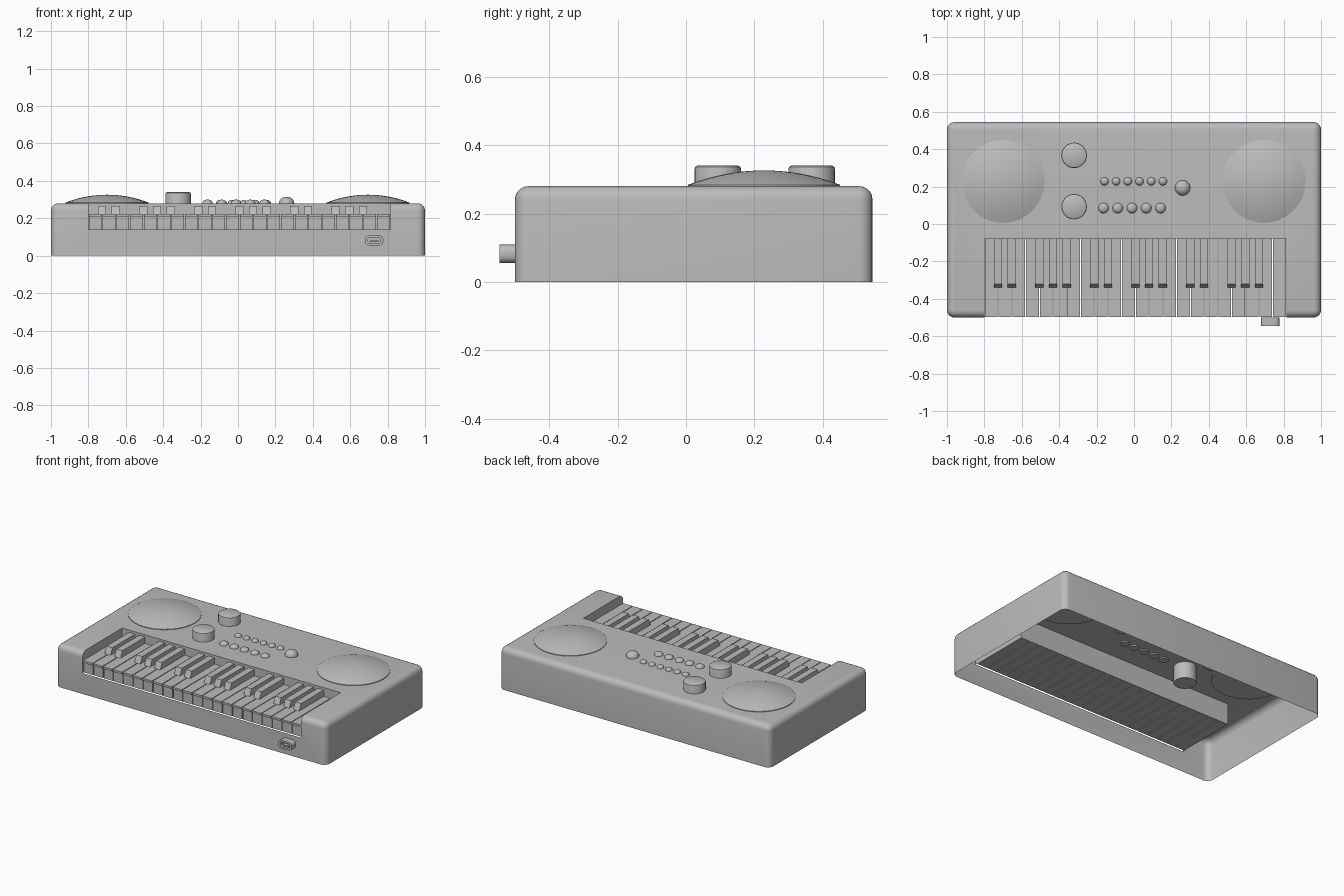
import bpy, bmesh, math
from mathutils import Vector, Matrix

cube = bpy.data.objects.get("Cube")
if cube:
    bpy.data.objects.remove(cube, do_unlink=True)

grey = bpy.data.materials.new("plain grey")
grey.use_nodes = True
grey.diffuse_color = (0.5, 0.5, 0.5, 1)
grey.node_tree.nodes["Principled BSDF"].inputs["Base Color"].default_value = (0.5, 0.5, 0.5, 1)


def finish(bm, name, smooth=False):
    bmesh.ops.recalc_face_normals(bm, faces=bm.faces)
    mesh = bpy.data.meshes.new(name)
    bm.to_mesh(mesh)
    bm.free()
    mesh.materials.append(grey)
    obj = bpy.data.objects.new(name, mesh)
    bpy.context.collection.objects.link(obj)
    if smooth:
        shade(obj)
    return obj


def shade(obj):
    bpy.ops.object.select_all(action="DESELECT")
    obj.select_set(True)
    bpy.context.view_layer.objects.active = obj
    bpy.ops.object.shade_smooth_by_angle(angle=math.radians(35))


def add_box(bm, lo, hi):
    lo, hi = Vector(lo), Vector(hi)
    place = Matrix.Translation((lo + hi) / 2) @ Matrix.Diagonal((*(hi - lo), 1))
    return bmesh.ops.create_cube(bm, size=1, matrix=place)["verts"]


def turned(name, x, y, profile, sides=32):
    """Closed round part from (radius, height) points, bottom to top."""
    bm = bmesh.new()
    verts = [bm.verts.new((x + r, y, z)) for r, z in profile]
    edges = [bm.edges.new(pair) for pair in zip(verts, verts[1:])]
    bmesh.ops.spin(bm, geom=verts + edges, cent=(x, y, 0), axis=(0, 0, 1),
                   angle=math.tau, steps=sides)
    bmesh.ops.remove_doubles(bm, verts=bm.verts, dist=0.0002)
    return finish(bm, name, True)


# Casing: rounded box with a key bay, open underneath
LEFT, RIGHT, BACK, FRONT = -0.8, 0.815, -0.08, -0.5
BAY = 0.14
TOP = 0.28

bm = bmesh.new()
add_box(bm, (-1, FRONT, 0), (1, 0.545, TOP))
upright = [e for e in bm.edges if abs(e.verts[0].co.z - e.verts[1].co.z) > 0.1]
bmesh.ops.bevel(bm, geom=upright, offset=0.04, segments=5, profile=0.5, affect="EDGES")
rim = [e for e in bm.edges if all(v.co.z > TOP - 0.01 for v in e.verts)]
bmesh.ops.bevel(bm, geom=rim, offset=0.039, segments=5, profile=0.5, affect="EDGES")
casing = finish(bm, "casing")

bm = bmesh.new()
add_box(bm, (LEFT, -1, BAY), (RIGHT, BACK, 1))
cutter = finish(bm, "key_bay_cutter")
cutter.hide_render = True
cut = casing.modifiers.new("key bay", "BOOLEAN")
cut.operation = "DIFFERENCE"
cut.solver = "EXACT"
cut.object = cutter
graph = bpy.context.evaluated_depsgraph_get()
shell = bpy.data.meshes.new_from_object(casing.evaluated_get(graph))
casing.modifiers.clear()
bpy.data.objects.remove(cutter, do_unlink=True)
bm = bmesh.new()
bm.from_mesh(shell)
open_faces = [f for f in bm.faces if abs(f.normal.z) > 0.9 and f.calc_center_median().z < BAY + 0.01]
bmesh.ops.delete(bm, geom=open_faces, context="FACES")
bm.to_mesh(shell)
bm.free()
casing.data = shell
shade(casing)

# White keys: a block with a slightly overhanging top plate
COUNT = 22
PITCH = (RIGHT - LEFT) / COUNT
GAP = 0.0025
bm = bmesh.new()
for i in range(COUNT):
    x0, x1 = LEFT + i * PITCH + GAP, LEFT + (i + 1) * PITCH - GAP
    add_box(bm, (x0, FRONT + 0.012, BAY), (x1, BACK, 0.208))
    add_box(bm, (x0, FRONT + 0.003, 0.208), (x1, BACK, 0.222))
finish(bm, "white_keys")

# Black keys: raised bars with a sloping front, skipping two gaps per octave
bm = bmesh.new()
for i in range(1, COUNT):
    if i % 7 in (0, 3):
        continue
    x = LEFT + i * PITCH
    for v in add_box(bm, (x - 0.022, -0.342, 0.215), (x + 0.022, BACK, 0.265)):
        if v.co.z > 0.25 and v.co.y < -0.3:
            v.co.y += 0.022
finish(bm, "black_keys")

# Speakers: shallow domes with a short rim
R, RISE = 0.222, 0.042
dome = [(R * math.cos(a), TOP + 0.004 + RISE * math.sin(a))
        for a in (math.pi / 2 * k / 8 for k in range(9))]
sphere_r = (R * R + RISE * RISE) / (2 * RISE)
dome = [(R * (1 - k / 8), TOP + 0.004 + RISE - sphere_r
         + math.sqrt(sphere_r ** 2 - (R * (1 - k / 8)) ** 2)) for k in range(9)]
for side, x in (("right", -0.7), ("left", 0.695)):
    turned(side + "_speaker", x, 0.228, [(0, 0.268), (R, 0.268)] + dome)

# Two tall dials whose shafts reach into the casing
for name, y in (("front_dial", 0.093), ("back_dial", 0.367)):
    turned(name, -0.32, y, [(0, 0.17), (0.068, 0.17), (0.068, 0.33),
                            (0.066, 0.336), (0.06, 0.34), (0, 0.34)])


# Rounded push buttons
def button(name, x, y, r, height):
    arc = [(r * math.cos(a), TOP + height * math.sin(a))
           for a in (math.pi / 2 * k / 6 for k in range(7))]
    turned(name, x, y, [(0, TOP - 0.008), (r, TOP - 0.008)] + arc, 20)


for i in range(6):
    button(f"small_button_{i + 1}", -0.158 + i * 0.0625, 0.228, 0.022, 0.018)
for i in range(5):
    button(f"large_button_{i + 1}", -0.163 + i * 0.0762, 0.085, 0.028, 0.02)
button("round_button", 0.26, 0.193, 0.041, 0.035)


# Front socket: a hollow rounded tube with a contact tongue
def outline(bm, half_w, half_h, r, y):
    points = []
    for quarter, (sx, sz) in enumerate(((1, 1), (-1, 1), (-1, -1), (1, -1))):
        for k in range(5):
            a = math.pi / 2 * (quarter + k / 4)
            points.append(bm.verts.new((0.728 + sx * (half_w - r) + r * math.cos(a), y,
                                        0.082 + sz * (half_h - r) + r * math.sin(a))))
    return points


bm = bmesh.new()
loops = [outline(bm, *ring) for ring in ((0.049, 0.027, 0.022, FRONT),
                                         (0.049, 0.027, 0.022, -0.545),
                                         (0.034, 0.015, 0.012, -0.545),
                                         (0.034, 0.015, 0.012, FRONT - 0.004))]
for a, b in zip(loops, loops[1:]):
    for k in range(len(a)):
        n = (k + 1) % len(a)
        bm.faces.new((a[k], a[n], b[n], b[k]))
bm.faces.new(loops[-1])
finish(bm, "socket", True)
bm = bmesh.new()
add_box(bm, (0.706, -0.54, 0.073), (0.75, FRONT - 0.004, 0.082))
finish(bm, "socket_tongue")
